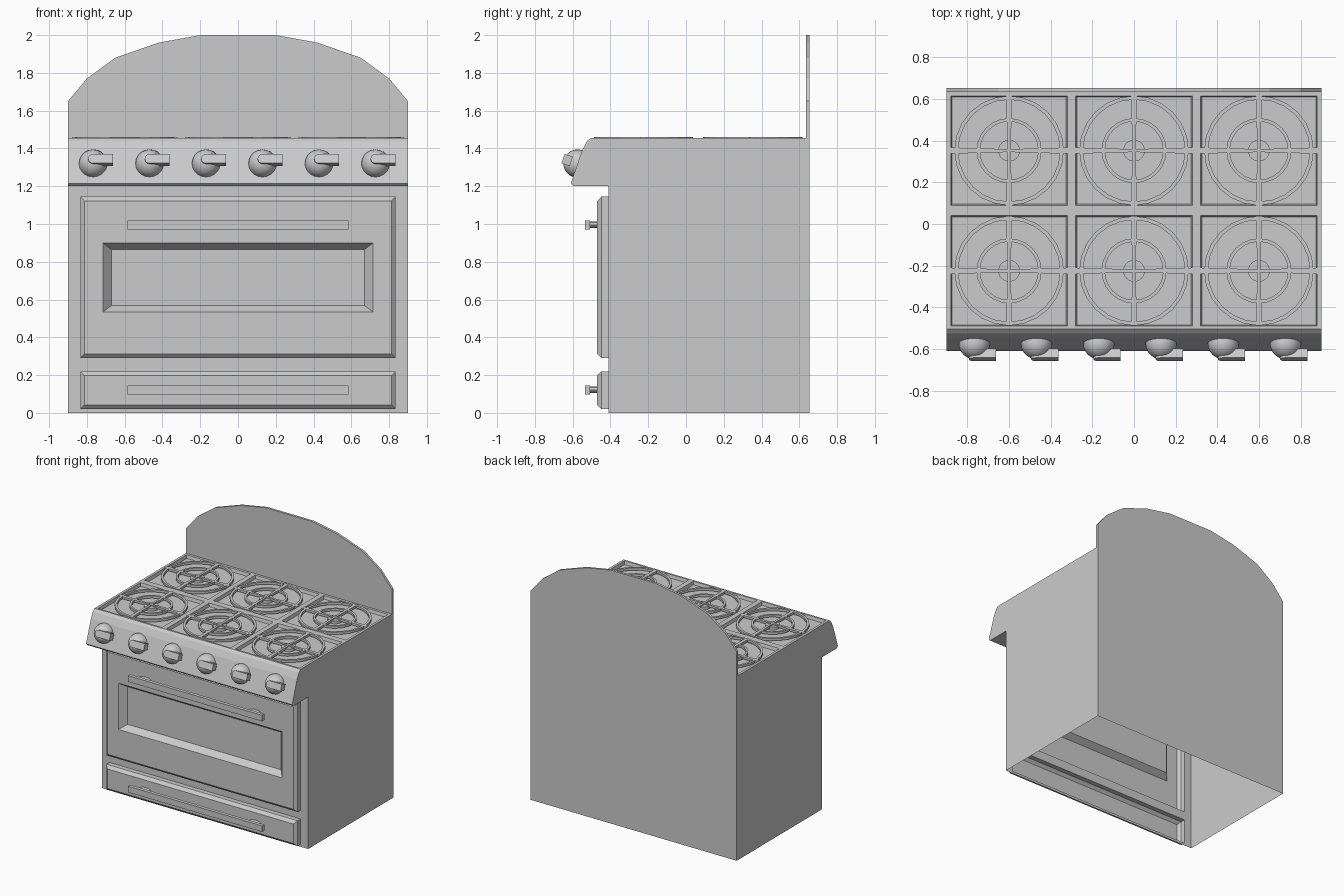
import bpy, bmesh
from math import sin, cos, pi, radians
from mathutils import Matrix, Vector

if "Cube" in bpy.data.objects:
    bpy.data.objects.remove(bpy.data.objects["Cube"])


def finish(name, bm, smooth=False):
    bmesh.ops.remove_doubles(bm, verts=bm.verts, dist=1e-5)
    me = bpy.data.meshes.new(name)
    bm.to_mesh(me)
    bm.free()
    ob = bpy.data.objects.new(name, me)
    bpy.context.collection.objects.link(ob)
    if smooth:
        bpy.context.view_layer.objects.active = ob
        ob.select_set(True)
        bpy.ops.object.shade_smooth_by_angle(angle=radians(35))
        ob.select_set(False)
    return ob


def face(bm, pts):
    return bm.faces.new([bm.verts.new(p) for p in pts])


def loft(bm, rings, cap=True):
    """Bridge loops of points, optionally closing the last one."""
    for a, b in zip(rings, rings[1:]):
        n = len(a)
        for i in range(n):
            j = (i + 1) % n
            face(bm, (a[i], a[j], b[j], b[i]))
    if cap:
        face(bm, rings[-1])


def prism(bm, pts, offset):
    """Closed solid from a loop of points pushed along an offset."""
    top = [Vector(p) + Vector(offset) for p in pts]
    f = face(bm, pts)
    f.normal_flip()
    loft(bm, [[Vector(p) for p in pts], top])


def rect_xz(x, z0, z1, y):
    return [(-x, y, z0), (x, y, z0), (x, y, z1), (-x, y, z1)]


def rect_xy(x0, x1, y0, y1, z):
    return [(x0, y0, z), (x1, y0, z), (x1, y1, z), (x0, y1, z)]


W, BACK, FRONT, TOP = 0.9, 0.653, -0.41, 1.455
XS = [-W, -0.88, -0.32, -0.28, 0.28, 0.32, 0.88, W]
YS = [-0.505, -0.49, 0.04, 0.09, 0.615, BACK]

# Body shell, open underneath, with sloped control panel
bm = bmesh.new()
prof = [(FRONT, 1.2), (-0.595, 1.2), (-0.61, 1.215), (-0.55, 1.39),
        (-0.525, 1.437), (-0.505, TOP)]
for (y0, z0), (y1, z1) in zip(prof, prof[1:]):
    face(bm, [(-W, y0, z0), (W, y0, z0), (W, y1, z1), (-W, y1, z1)])
side = [(FRONT, 0), (BACK, 0), (BACK, TOP)] + prof[::-1]
face(bm, [(W, y, z) for y, z in side])
face(bm, [(-W, y, z) for y, z in reversed(side)])
face(bm, [(W, BACK, 0), (-W, BACK, 0), (-W, BACK, TOP), (W, BACK, TOP)])
# Front wall with openings for door and drawer
fx, fz = [-W, -0.835, 0.835, W], [0, 0.02, 0.22, 0.29, 1.145, 1.2]
for i in range(3):
    for k in range(5):
        if not (i == 1 and k in (1, 3)):
            face(bm, [(fx[i], FRONT, fz[k]), (fx[i + 1], FRONT, fz[k]),
                      (fx[i + 1], FRONT, fz[k + 1]), (fx[i], FRONT, fz[k + 1])])
# Cooktop with six recessed wells
for i in range(7):
    for k in range(5):
        x0, x1, y0, y1 = XS[i], XS[i + 1], YS[k], YS[k + 1]
        if i % 2 == 1 and k % 2 == 1:
            e = 0.006
            loft(bm, [rect_xy(x0, x1, y0, y1, TOP),
                      rect_xy(x0 + e, x1 - e, y0 + e, y1 - e, 1.43)])
        else:
            face(bm, rect_xy(x0, x1, y0, y1, TOP))
finish("stove_body", bm)

# Arched backsplash
bm = bmesh.new()
arch = [(0.9, 1.65), (0.8, 1.77), (0.65, 1.88), (0.42, 1.96), (0.2, 2.0)]
outline = [(-W, TOP), (W, TOP)] + arch + [(-x, z) for x, z in reversed(arch)]
prism(bm, [(x, BACK, z) for x, z in outline], (0, -0.018, 0))
finish("backsplash", bm)

# Oven door with recessed window
bm = bmesh.new()
loft(bm, [rect_xz(0.835, 0.29, 1.145, FRONT), rect_xz(0.835, 0.29, 1.145, -0.448),
          rect_xz(0.812, 0.313, 1.122, -0.47), rect_xz(0.715, 0.535, 0.9, -0.47),
          rect_xz(0.67, 0.568, 0.865, -0.42)])
finish("oven_door", bm)

# Bottom drawer
bm = bmesh.new()
loft(bm, [rect_xz(0.835, 0.02, 0.22, FRONT), rect_xz(0.835, 0.02, 0.22, -0.448),
          rect_xz(0.812, 0.043, 0.197, -0.47)])
finish("drawer", bm)

# Handles: flat bar on two oval posts
for name, z in (("door_handle", 0.995), ("drawer_handle", 0.122)):
    bm = bmesh.new()
    prism(bm, rect_xz(0.585, z - 0.024, z + 0.024, -0.508), (0, -0.027, 0))
    for x in (-0.48, 0.48):
        oval = [(x + 0.05 * cos(2 * pi * i / 20), -0.47, z + 0.017 * sin(2 * pi * i / 20))
                for i in range(20)]
        loft(bm, [oval, [(p[0], -0.508, p[2]) for p in oval]], cap=False)
    finish(name, bm, smooth=True)

# Knobs: dome with a rounded pointer bar, tilted with the panel
tilt = Matrix.Rotation(radians(71), 4, 'X')
for n in range(6):
    bm = bmesh.new()
    bmesh.ops.create_uvsphere(bm, u_segments=20, v_segments=12, radius=0.075)
    bmesh.ops.delete(bm, geom=[v for v in bm.verts if v.co.z < -0.001], context='VERTS')
    tip = [(0.026 * cos(a), 0.026 * sin(a), 0.035)
           for a in [pi / 2 + pi * i / 8 for i in range(9)]]
    prism(bm, tip + [(0.105, -0.026, 0.035), (0.105, 0.026, 0.035)], (0, 0, 0.046))
    bmesh.ops.transform(bm, verts=bm.verts, matrix=Matrix.Translation(
        (-0.767 + n * 0.299, -0.574, 1.32)) @ tilt)
    finish("knob_%d" % (n + 1), bm, smooth=True)

# Grates and burners
G0, G1, SEG = 1.443, 1.461, 24


def circle(cx, cy, r, z):
    return [(cx + r * cos(2 * pi * i / SEG), cy + r * sin(2 * pi * i / SEG), z)
            for i in range(SEG)]


for row, cy in enumerate((-0.225, 0.3525)):
    for col, cx in enumerate((-0.6, 0.0, 0.6)):
        bm = bmesh.new()
        for ro, ri in ((0.263, 0.245), (0.156, 0.14)):
            o, i_ = circle(cx, cy, ro, G0), circle(cx, cy, ri, G0)
            up = lambda ring: [(x, y, G1) for x, y, z in ring]
            loft(bm, [o, up(o), up(i_), i_, o], cap=False)
        for q, length in enumerate((0.28, 0.263, 0.28, 0.263)):
            a = q * pi / 2
            bar = [(0, -0.007), (length, -0.015), (length, 0.015), (0, 0.007)]
            prism(bm, [(cx + u * cos(a) - v * sin(a), cy + u * sin(a) + v * cos(a), G0)
                       for u, v in bar], (0, 0, G1 - G0))
        finish("grate_%d_%d" % (row, col), bm)
        bm = bmesh.new()
        loft(bm, [circle(cx, cy, 0.052, 1.43), circle(cx, cy, 0.052, 1.452)])
        finish("burner_%d_%d" % (row, col), bm)
